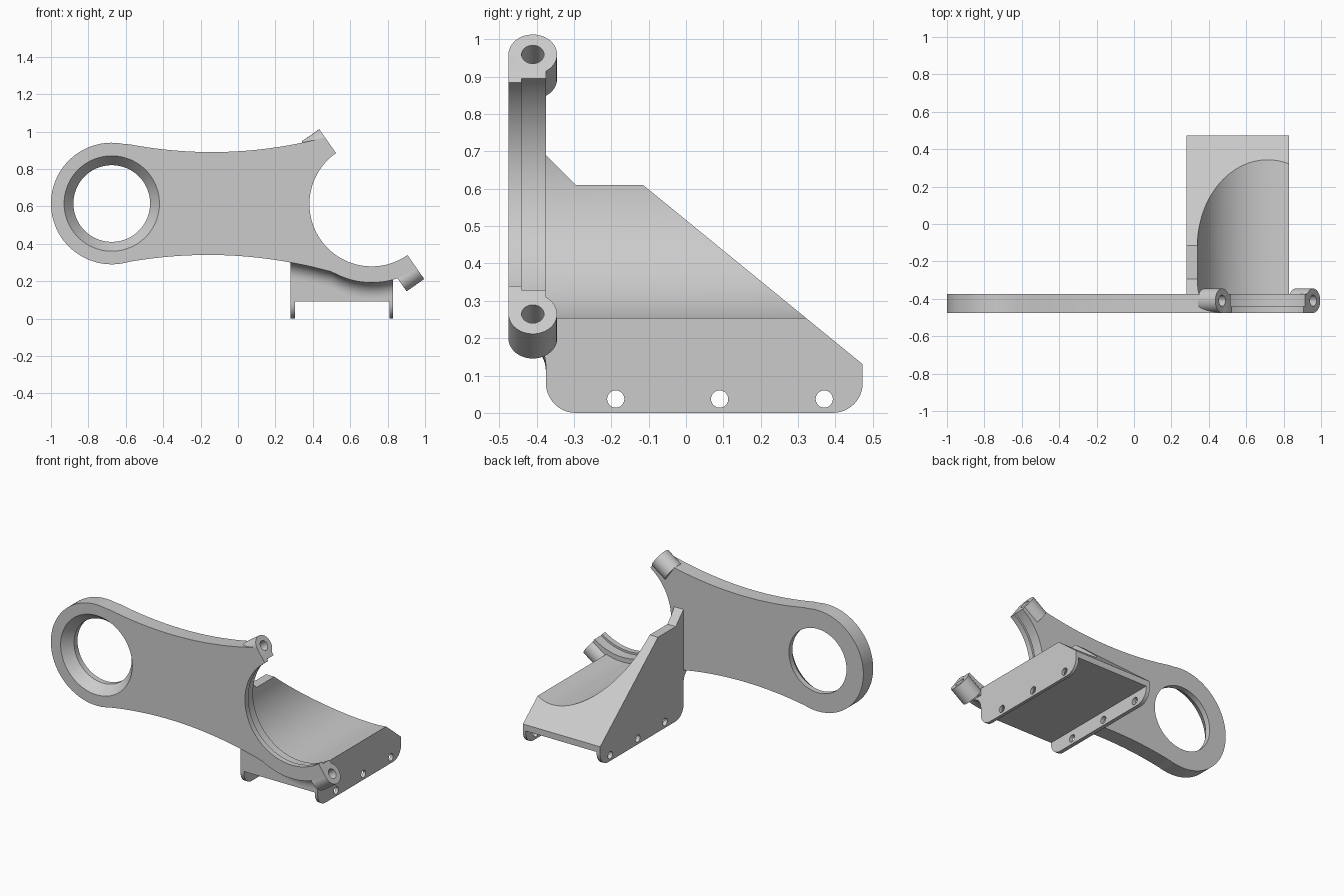
import bpy, bmesh
from math import sin, cos, radians, sqrt
from mathutils import Vector, Matrix

cube = bpy.data.objects.get("Cube")
if cube:
    bpy.data.objects.remove(cube, do_unlink=True)

grey = bpy.data.materials.new("machined grey")
grey.use_nodes = True
grey.diffuse_color = (0.6, 0.6, 0.6, 1)
grey.node_tree.nodes["Principled BSDF"].inputs["Base Color"].default_value = (0.6, 0.6, 0.6, 1)

FRONT, BACK = -0.475, -0.375      # plate faces
RING = (-0.675, 0.615)            # closed eye centre
BORE = (0.715, 0.612)             # open clamp centre
TILT = radians(35)                # direction the clamp opens towards
JAW = 0.42                        # outer radius of the clamp jaw


def arc(c, r, a, b, n):
    steps = [radians(a + (b - a) * i / n) for i in range(n + 1)]
    return [(c[0] + r * cos(t), c[1] + r * sin(t)) for t in steps]


def span(a, b, n):
    return [a + (b - a) * i / n for i in range(n + 1)]


def finish(name, bm):
    bmesh.ops.recalc_face_normals(bm, faces=bm.faces)
    mesh = bpy.data.meshes.new(name)
    bm.to_mesh(mesh)
    bm.free()
    mesh.materials.append(grey)
    ob = bpy.data.objects.new(name, mesh)
    bpy.context.collection.objects.link(ob)
    return ob


def loft(name, rings):
    """Closed solid through equal-length rings of 3D points."""
    bm = bmesh.new()
    rows = [[bm.verts.new(p) for p in ring] for ring in rings]
    n = len(rows[0])
    for a, b in zip(rows, rows[1:]):
        for i in range(n):
            j = (i + 1) % n
            bm.faces.new((a[i], a[j], b[j], b[i]))
    bm.faces.new(rows[0])
    bm.faces.new(rows[-1])
    return finish(name, bm)


def prism_x(name, pts, x0, x1):
    return loft(name, [[(x, u, v) for u, v in pts] for x in (x0, x1)])


def prism_y(name, pts, y0, y1):
    return loft(name, [[(u, y, v) for u, v in pts] for y in (y0, y1)])


def turned_y(name, centre, stations, n=96):
    """Solid of revolution about a front-to-back axis from (y, radius) pairs."""
    return loft(name, [[(u, y, v) for u, v in arc(centre, r, 0, 360 - 360 / n, n - 1)]
                       for y, r in stations])


def rod(name, start, direction, radius, length, n=48):
    bm = bmesh.new()
    turn = direction.to_track_quat('Z', 'Y').to_matrix().to_4x4()
    place = Matrix.Translation(start + direction * length / 2) @ turn
    bmesh.ops.create_cone(bm, cap_ends=True, segments=n, radius1=radius,
                          radius2=radius, depth=length, matrix=place)
    return finish(name, bm)


def cut(ob, cutter):
    mod = ob.modifiers.new("cut", 'BOOLEAN')
    mod.operation, mod.object, mod.solver = 'DIFFERENCE', cutter, 'EXACT'
    bpy.context.view_layer.update()
    graph = bpy.context.evaluated_depsgraph_get()
    mesh = bpy.data.meshes.new_from_object(ob.evaluated_get(graph))
    ob.modifiers.clear()
    ob.data = mesh
    bpy.data.objects.remove(cutter, do_unlink=True)


def smooth(ob):
    bpy.ops.object.select_all(action='DESELECT')
    ob.select_set(True)
    bpy.context.view_layer.objects.active = ob
    bpy.ops.object.shade_smooth_by_angle(angle=radians(25))


def upper_edge(x):
    return 0.89 + 0.215 * (x + 0.14) ** 2


def lower_edge(x):
    waist = 0.34 - 0.207 * (x + 0.16) ** 2
    if x < 0.5:
        return waist
    jaw = BORE[1] - sqrt(JAW ** 2 - (x - BORE[0]) ** 2)
    return jaw if x > 0.6 else min(waist, jaw)


# Waisted plate: upper edge, round eye, lower edge, jaw and open bore
outline = [(x, upper_edge(x)) for x in span(0.46, -0.58, 32)]
outline += arc(RING, 0.325, 78, 282, 64)
outline += [(x, lower_edge(x)) for x in span(-0.58, 0.68, 48)]
outline += arc(BORE, JAW, 272, 305, 14)
outline += arc(BORE, 0.346, 305, 125, 64)
outline += arc(BORE, JAW, 125, 125, 1)[:1]
plate = prism_y("link_plate", outline, FRONT, BACK)

# Countersunk eye
cut(plate, turned_y("eye_bore", RING, [(-0.501, 0.275), (-0.41, 0.205), (-0.2, 0.205)]))

# Raised lip along the front of the open bore
lip = arc(BORE, 0.348, 305, 125, 64) + arc(BORE, 0.333, 125, 305, 64)
smooth(prism_y("bore_lip", lip, FRONT, -0.44))

# Drilled bolt bosses at both ends of the jaw
open_dir = Vector((cos(TILT), 0, sin(TILT)))
across = Vector((-sin(TILT), 0, cos(TILT)))
for label, sign in (("upper", 1), ("lower", -1)):
    p = Vector((BORE[0], -0.41, BORE[1])) + across * sign * 0.424
    boss = rod(label + "_bolt_boss", p, -open_dir, 0.065, 0.115)
    for part in (boss, plate):
        cut(part, rod("bolt_hole", p + open_dir * 0.05, -open_dir, 0.03, 0.19, 32))
    smooth(boss)
smooth(plate)

# Cradle block with sloped back and rounded feet
side = [(BACK, 0.69), (-0.295, 0.61), (-0.115, 0.61), (0.473, 0.13)]
side += arc((0.393, 0.08), 0.08, 0, -90, 12)
side += arc((-0.295, 0.08), 0.08, 270, 180, 12)
cradle = prism_x("cradle", side, 0.28, 0.83)
cut(cradle, turned_y("cradle_bore", BORE, [(-0.6, 0.376), (0.7, 0.376)], 128))
channel = [(-0.6, -0.1), (0.6, -0.1), (0.6, 0.09), (-0.6, 0.09)]
cut(cradle, prism_x("channel", channel, 0.305, 0.81))
for y in (-0.188, 0.09, 0.37):
    cut(cradle, rod("foot_hole", Vector((0.2, y, 0.037)), Vector((1, 0, 0)), 0.023, 0.8, 32))
smooth(cradle)

# Concave fillet joining the cradle front to the underside of the plate
R = 0.08
rings = []
for x in span(0.28, 0.83, 32):
    z = lower_edge(x)
    curve = arc((BACK - R, z - R), R, 90, 0, 10)
    rings.append([(x, y, v) for y, v in curve] + [(x, BACK + 0.002, z - R), (x, BACK + 0.002, z)])
smooth(loft("plate_fillet", rings))
